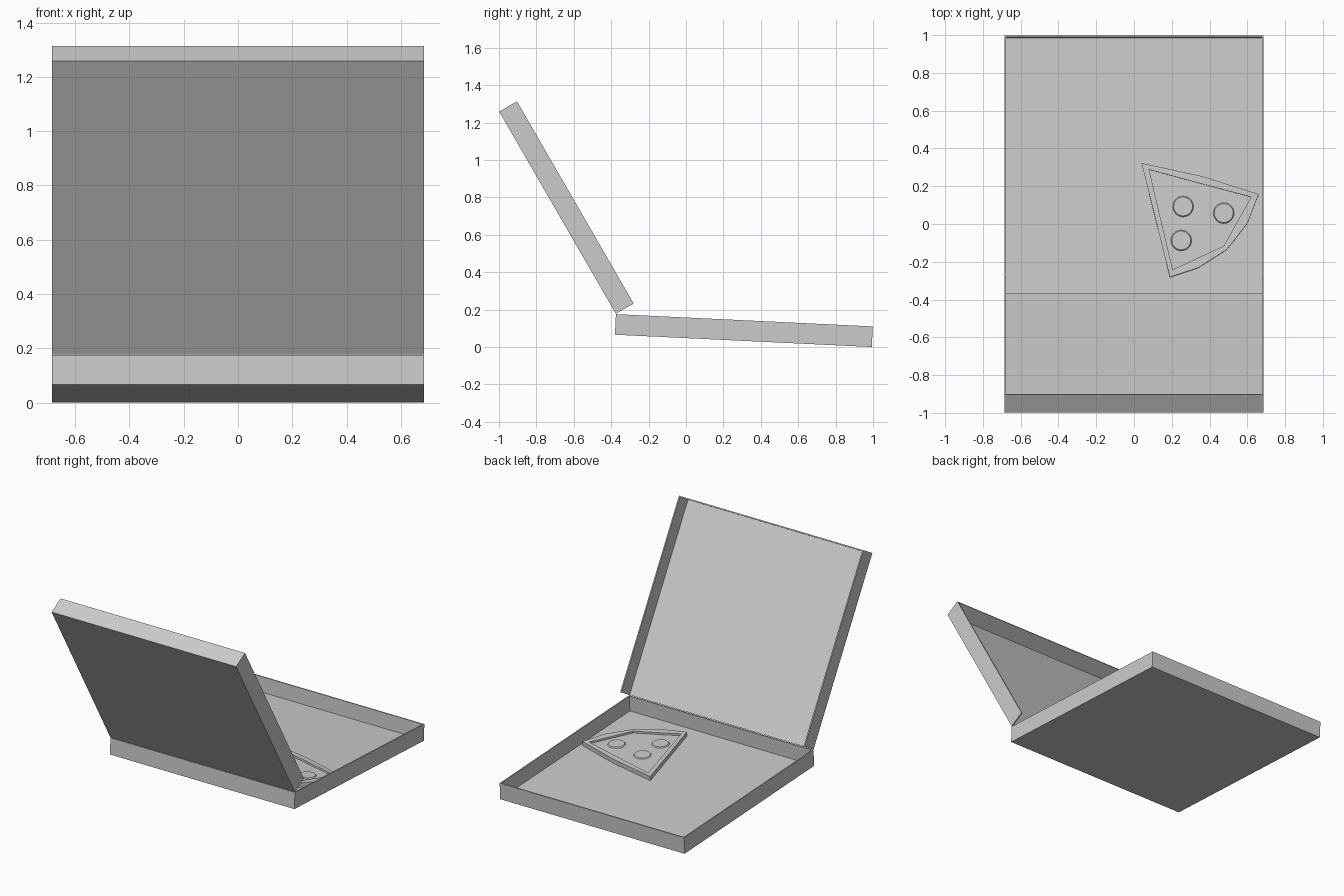
import bpy, bmesh
from math import radians
from mathutils import Matrix, Vector

cube = bpy.data.objects.get("Cube")
if cube:
    bpy.data.objects.remove(cube, do_unlink=True)

grey = bpy.data.materials.new("card_grey")
grey.use_nodes = True
grey.diffuse_color = (0.6, 0.6, 0.6, 1)
grey.node_tree.nodes["Principled BSDF"].inputs["Base Color"].default_value = (0.6, 0.6, 0.6, 1)

HALF = 0.685      # half width of the box
WALL = 0.008      # card thickness
DEPTH = 0.11
LENGTH = 1.375
LID_LENGTH = 1.248

# Hinge frames: local y runs away from the hinge, local z is the box height
base_frame = Matrix.Translation((0, -0.38, 0.066)) @ Matrix.Rotation(radians(-2.73), 4, 'X')
lid_frame = Matrix.Translation((0, -0.375, 0.178)) @ Matrix.Rotation(radians(120), 4, 'X')


def finish(name, bm, frame):
    bmesh.ops.recalc_face_normals(bm, faces=bm.faces)
    mesh = bpy.data.meshes.new(name)
    bm.to_mesh(mesh)
    bm.free()
    mesh.materials.append(grey)
    obj = bpy.data.objects.new(name, mesh)
    obj.matrix_world = frame
    bpy.context.collection.objects.link(obj)
    return obj


def plate(bm, low, high):
    low, high = Vector(low), Vector(high)
    size = high - low
    matrix = Matrix.Translation((low + high) / 2) @ Matrix.Diagonal((*size, 1))
    bmesh.ops.create_cube(bm, size=1, matrix=matrix)


def tray(name, length, panel_z, wall_z, hinge_wall, frame):
    """Flat panel with two side walls, an end wall and an optional hinge wall."""
    bm = bmesh.new()
    plate(bm, (-HALF, 0, panel_z[0]), (HALF, length, panel_z[1]))
    for x in (-HALF, HALF - WALL):
        plate(bm, (x, 0, wall_z[0]), (x + WALL, length, wall_z[1]))
    ends = [length - WALL] + ([0] if hinge_wall else [])
    for y in ends:
        plate(bm, (WALL - HALF, y, wall_z[0]), (HALF - WALL, y + WALL, wall_z[1]))
    return finish(name, bm, frame)


# Box bottom and open lid
tray("box_base", LENGTH, (0, WALL), (WALL, DEPTH), True, base_frame)
tray("box_lid", LID_LENGTH, (-WALL, 0), (-DEPTH, -WALL), False, lid_frame)

# Slice: wedge outline with a raised rim around a sunken top
outer = [(0.04, 0.32), (0.36, 0.25), (0.66, 0.155), (0.60, 0.0),
         (0.49, -0.14), (0.34, -0.235), (0.19, -0.285)]
inner = [(0.08, 0.285), (0.35, 0.212), (0.62, 0.14), (0.55, 0.015),
         (0.475, -0.12), (0.34, -0.182), (0.205, -0.245)]
SHIFT = 0.382     # from the box centre to the hinge
RIM_TOP = WALL + 0.028
FILL_TOP = WALL + 0.015

bm = bmesh.new()
rings = [[bm.verts.new((x, y + SHIFT, z)) for x, y in pts]
         for pts, z in ((outer, WALL), (outer, RIM_TOP), (inner, RIM_TOP), (inner, FILL_TOP))]
for a, b in zip(rings, rings[1:]):
    for i in range(len(a)):
        j = (i + 1) % len(a)
        bm.faces.new((a[i], a[j], b[j], b[i]))
bm.faces.new(rings[0])
bm.faces.new(rings[-1])
finish("slice", bm, base_frame)

# Round toppings
for n, (x, y) in enumerate([(0.26, 0.09), (0.25, -0.09), (0.475, 0.055)], 1):
    bm = bmesh.new()
    bmesh.ops.create_cone(bm, cap_ends=True, segments=24, radius1=0.055, radius2=0.05, depth=0.006,
                          matrix=Matrix.Translation((x, y + SHIFT, FILL_TOP + 0.003)))
    finish(f"topping_{n}", bm, base_frame)
